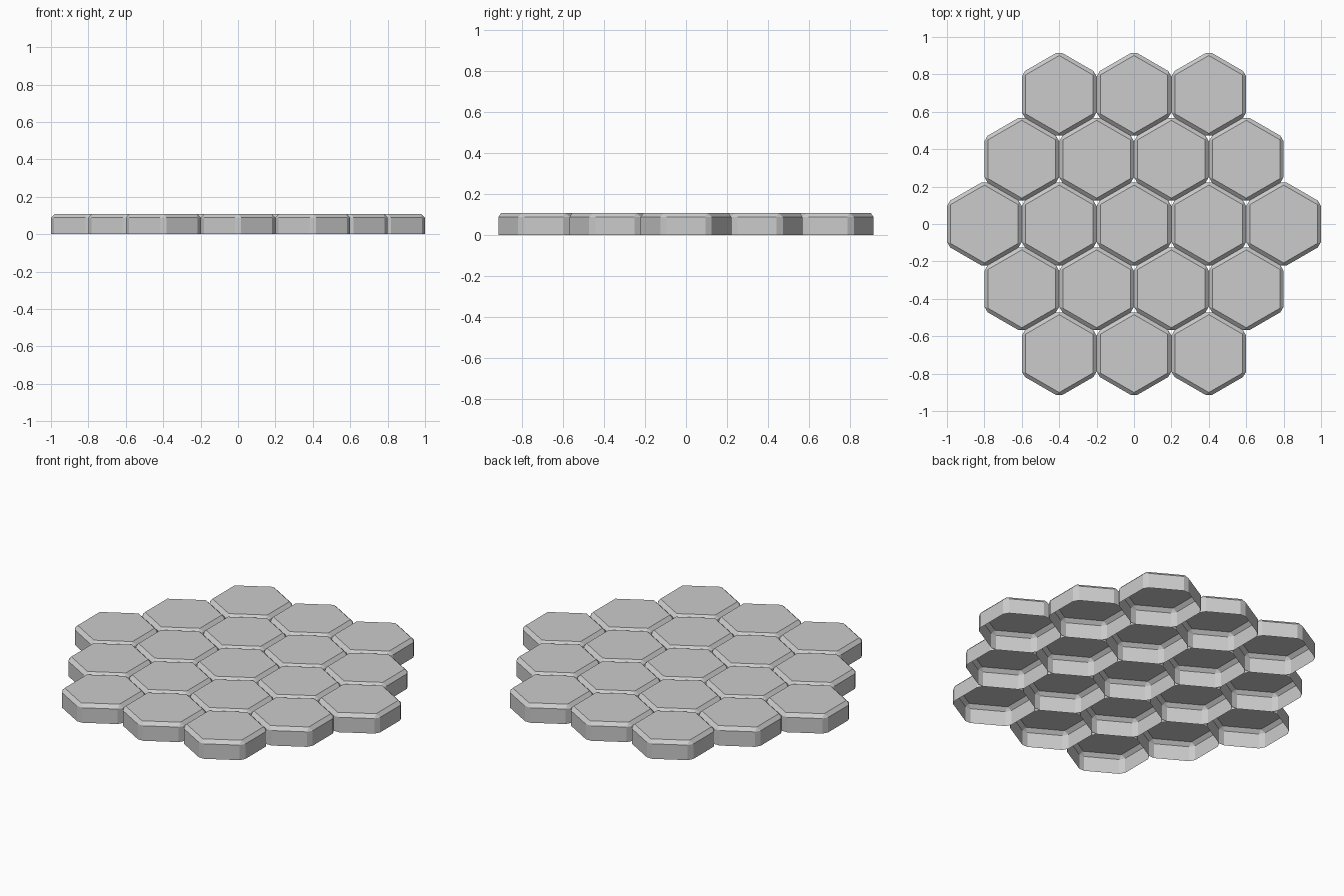
import bpy, bmesh, math

cube = bpy.data.objects.get("Cube")
if cube:
    bpy.data.objects.remove(cube)

WIDTH, HEIGHT, CHAMFER = 0.4, 0.109, 0.02
RADIUS = WIDTH / math.sqrt(3)
ROW_STEP = WIDTH * math.sqrt(3) / 2

stone = bpy.data.materials.new("stone grey")
stone.use_nodes = True
grey = (0.6, 0.6, 0.6, 1)
stone.diffuse_color = grey
stone.node_tree.nodes["Principled BSDF"].inputs["Base Color"].default_value = grey


def make_tile_mesh():
    """Hexagonal cap, open underneath, with chamfered rim and corners."""
    bm = bmesh.new()
    angles = [math.radians(30 + 60 * i) for i in range(6)]
    rings = [[bm.verts.new((RADIUS * math.cos(a), RADIUS * math.sin(a), z)) for a in angles]
             for z in (0, HEIGHT)]
    low, high = rings
    bm.faces.new(high)
    for i in range(6):
        j = (i + 1) % 6
        bm.faces.new((low[i], low[j], high[j], high[i]))
    bm.normal_update()
    edges = [e for e in bm.edges if not e.is_boundary]
    bmesh.ops.bevel(bm, geom=edges, offset=CHAMFER, offset_type='OFFSET',
                    segments=1, profile=0.5, affect='EDGES')
    mesh = bpy.data.meshes.new("hex_tile")
    bm.to_mesh(mesh)
    bm.free()
    mesh.materials.append(stone)
    return mesh


# Rows of three, four, five, four and three touching tiles
tile_mesh = make_tile_mesh()
for row in range(-2, 3):
    count = 5 - abs(row)
    for col in range(count):
        tile = bpy.data.objects.new(f"hex_tile_row{row + 3}_{col + 1}", tile_mesh)
        tile.location = ((col - (count - 1) / 2) * WIDTH, row * ROW_STEP, 0)
        bpy.context.collection.objects.link(tile)
